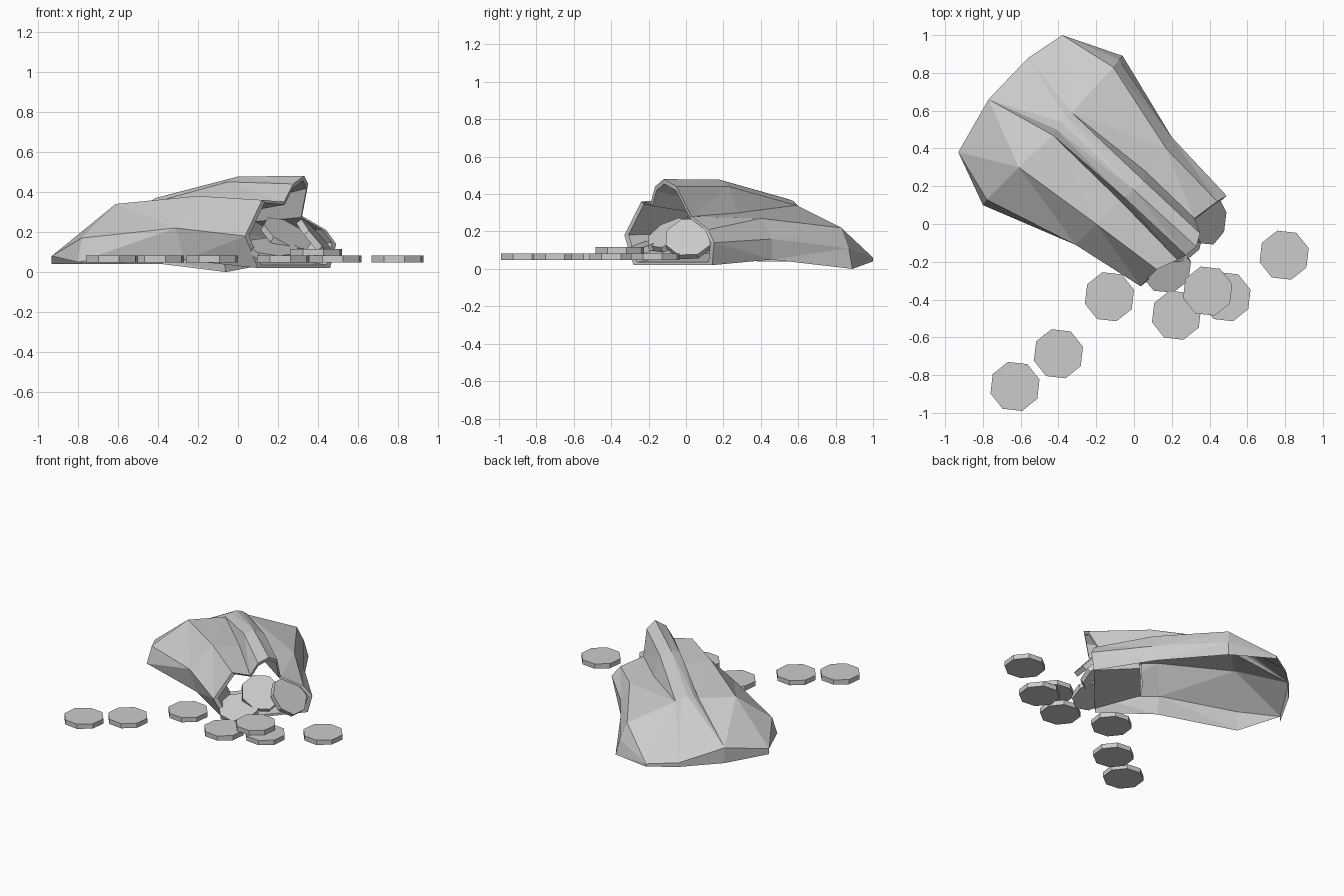
import bpy, bmesh, math
from mathutils import Vector, Matrix

if "Cube" in bpy.data.objects:
    bpy.data.objects.remove(bpy.data.objects["Cube"])

grey = bpy.data.materials.new("plain_grey")
grey.diffuse_color = (0.6, 0.6, 0.6, 1)
grey.use_nodes = True
grey.node_tree.nodes["Principled BSDF"].inputs["Base Color"].default_value = grey.diffuse_color


def finish(bm, name):
    me = bpy.data.meshes.new(name)
    bm.to_mesh(me)
    bm.free()
    me.materials.append(grey)
    ob = bpy.data.objects.new(name, me)
    bpy.context.collection.objects.link(ob)
    return ob


# Sack cross-sections, each running left hem -> ridge fold -> right hem
mouth = [(.10, -.28, .02), (.035, -.33, .18), (.12, -.24, .36), (.23, -.19, .35),
         (.275, -.165, .44), (.33, -.12, .48), (.35, -.05, .44), (.32, .03, .28),
         (.44, .12, .21), (.49, .15, .14), (.46, .14, .02)]
waist = [(-.27, -.09, .06), (-.31, -.11, .22), (-.20, .00, .38), (-.07, .12, .36),
         (-.05, .14, .45), (.00, .18, .477), (.05, .23, .44), (.06, .28, .30),
         (.17, .40, .27), (.20, .46, .16), (.20, .46, .05)]
shoulder = [(-.80, .10, .05), (-.78, .13, .17), (-.61, .30, .34), (-.43, .47, .345),
            (-.41, .50, .37), (-.39, .54, .375), (-.36, .57, .365), (-.33, .59, .34),
            (-.11, .83, .22), (-.08, .87, .11), (-.06, .89, .0)]
# Back hem corners and which corner each section point runs to
corners = [(-.93, .38, .08), (-.77, .66, .15), (-.56, .88, .07), (-.38, 1.0, .06),
           (-.06, .89, .0)]
back = [corners[i] for i in (0, 0, 1, 1, 1, 1, 2, 2, 3, 3, 4)]
hem = [(x, y, min(z, .04)) for x, y, z in back]

# Mouth lining: thin rim, then a funnel running into the sack
centre = Vector((.26, -.08, .2))
inward = Vector((-.72, .69, 0))
rim = [Vector(p).lerp(centre, .09) for p in mouth]
throat = [Vector(p).lerp(centre, .35) + inward * .3 for p in mouth]

bm = bmesh.new()
rings = [[bm.verts.new(p) for p in r]
         for r in (throat, rim, mouth, waist, shoulder, back, hem)]
for a, b in zip(rings, rings[1:]):
    for i in range(len(a) - 1):
        bm.faces.new((a[i], a[i + 1], b[i + 1], b[i]))
# Floor lip of the mouth
for a, b in zip(rings[:2], rings[1:3]):
    bm.faces.new((a[-1], a[0], b[0], b[-1]))
bmesh.ops.remove_doubles(bm, verts=bm.verts, dist=.001)
bmesh.ops.dissolve_degenerate(bm, dist=.0005, edges=bm.edges)
bmesh.ops.triangulate(bm, faces=[f for f in bm.faces if len(f.verts) > 3])
bm.normal_update()
# Outer surface faces up and out
if sum(f.normal.z * f.calc_area() for f in bm.faces
       if f.calc_center_median().z > .25) < 0:
    bmesh.ops.reverse_faces(bm, faces=bm.faces)
finish(bm, "sack")


# Eight-sided coins
def coin(name, loc, normal=(0, 0, 1)):
    bm = bmesh.new()
    bmesh.ops.create_cone(bm, cap_ends=True, segments=8, radius1=.135,
                          radius2=.135, depth=.034)
    turn = Vector((0, 0, 1)).rotation_difference(Vector(normal)).to_matrix().to_4x4()
    # Vertices of the flat coins sit 16 degrees off the axes
    spin = Matrix.Rotation(math.radians(16), 4, 'Z')
    bm.transform(Matrix.Translation(loc) @ turn @ spin)
    finish(bm, name)


# Scattered flat coins
flat = [(-.63, -.86), (-.40, -.687), (-.13, -.385), (.225, -.483), (.487, -.385),
        (.795, -.165)]
for i, (x, y) in enumerate(flat):
    coin(f"floor_coin_{i + 1}", (x, y, .065))
coin("stacked_coin", (.39, -.355, .099))

# Tilted coins spilling from the mouth
coin("mouth_coin_right", (.39, .02, .16), (.7, -.1, .6))
coin("mouth_coin_left", (.17, -.235, .11), (.1, -.3, .9))
coin("mouth_coin_middle", (.24, -.08, .18), (.45, -.4, .8))
